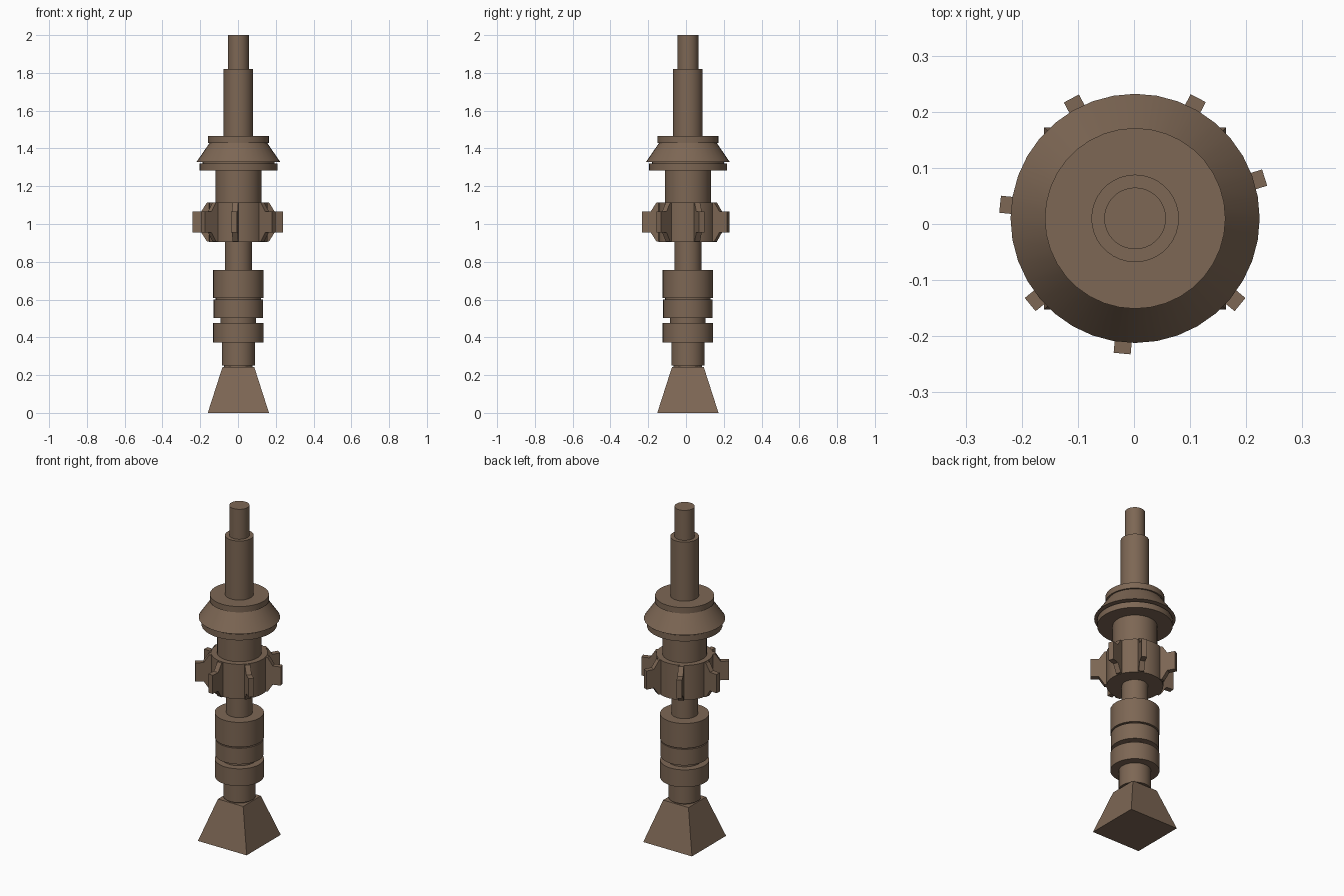
import bpy, math

if "Cube" in bpy.data.objects:
    bpy.data.objects.remove(bpy.data.objects["Cube"])

AX, AY = 0.002, 0.01   # axis of the turned column
SIDES = 36

brown = bpy.data.materials.new("dull brown")
brown.diffuse_color = (0.205, 0.135, 0.089, 1)
brown.use_nodes = True
brown.node_tree.nodes["Principled BSDF"].inputs["Base Color"].default_value = brown.diffuse_color


def make(name, verts, faces, smooth=False):
    me = bpy.data.meshes.new(name)
    me.from_pydata(verts, [], faces)
    me.update()
    me.materials.append(brown)
    ob = bpy.data.objects.new(name, me)
    bpy.context.collection.objects.link(ob)
    if smooth:
        bpy.ops.object.select_all(action='DESELECT')
        bpy.context.view_layer.objects.active = ob
        ob.select_set(True)
        bpy.ops.object.shade_smooth_by_angle(angle=math.radians(30))
    return ob


def frustum(name, z0, r0, z1, r1, n=SIDES, turn=0.0):
    """Closed tapered prism on the column axis."""
    verts = []
    for z, r in ((z0, r0), (z1, r1)):
        for i in range(n):
            a = turn + math.tau * i / n
            verts.append((AX + r * math.cos(a), AY + r * math.sin(a), z))
    faces = [(i, (i + 1) % n, n + (i + 1) % n, n + i) for i in range(n)]
    faces += [tuple(range(n - 1, -1, -1)), tuple(range(n, 2 * n))]
    return make(name, verts, faces, n > 8)


# square foot
q = math.sqrt(2)
frustum("foot", 0, 0.162 * q, 0.243, 0.084 * q, 4, math.pi / 4)

# turned column sections: name, bottom z, radius, top z, radius
sections = [
    ("foot_joint", 0.243, 0.075, 0.252, 0.075),
    ("lower_shaft", 0.252, 0.088, 0.373, 0.088),
    ("grip_low", 0.373, 0.134, 0.477, 0.134),
    ("grip_groove", 0.477, 0.094, 0.503, 0.094),
    ("grip_mid", 0.503, 0.131, 0.599, 0.131),
    ("grip_seam", 0.599, 0.120, 0.607, 0.120),
    ("grip_high", 0.607, 0.134, 0.756, 0.134),
    ("middle_shaft", 0.756, 0.072, 0.906, 0.072),
    ("hub", 0.906, 0.155, 1.115, 0.155),
    ("upper_shaft", 1.115, 0.122, 1.283, 0.122),
    ("collar_ring", 1.283, 0.206, 1.319, 0.206),
    ("collar_seam", 1.319, 0.190, 1.328, 0.190),
    ("collar_cone", 1.328, 0.222, 1.430, 0.152),
    ("collar_cap", 1.430, 0.161, 1.465, 0.161),
    ("spindle", 1.465, 0.078, 1.820, 0.078),
    ("tip", 1.820, 0.055, 2.000, 0.055),
]
for s in sections:
    frustum(*s)

# seven radial fins around the hub
profile = [(0.12, 0.908), (0.166, 0.908), (0.196, 0.955), (0.242, 0.955),
           (0.242, 1.067), (0.196, 1.067), (0.166, 1.113), (0.12, 1.113)]
for k, deg in enumerate((17.5, 62.3, 118, 174, 219.4, 264.5, 320.6)):
    c, s = math.cos(math.radians(deg)), math.sin(math.radians(deg))
    n = len(profile)
    verts = [(AX + r * c - t * s, AY + r * s + t * c, z)
             for t in (-0.0152, 0.0152) for r, z in profile]
    faces = [tuple(range(n)), tuple(range(2 * n - 1, n - 1, -1))]
    faces += [((i + 1) % n, i, n + i, n + (i + 1) % n) for i in range(n)]
    make(f"fin_{k + 1}", verts, faces)
